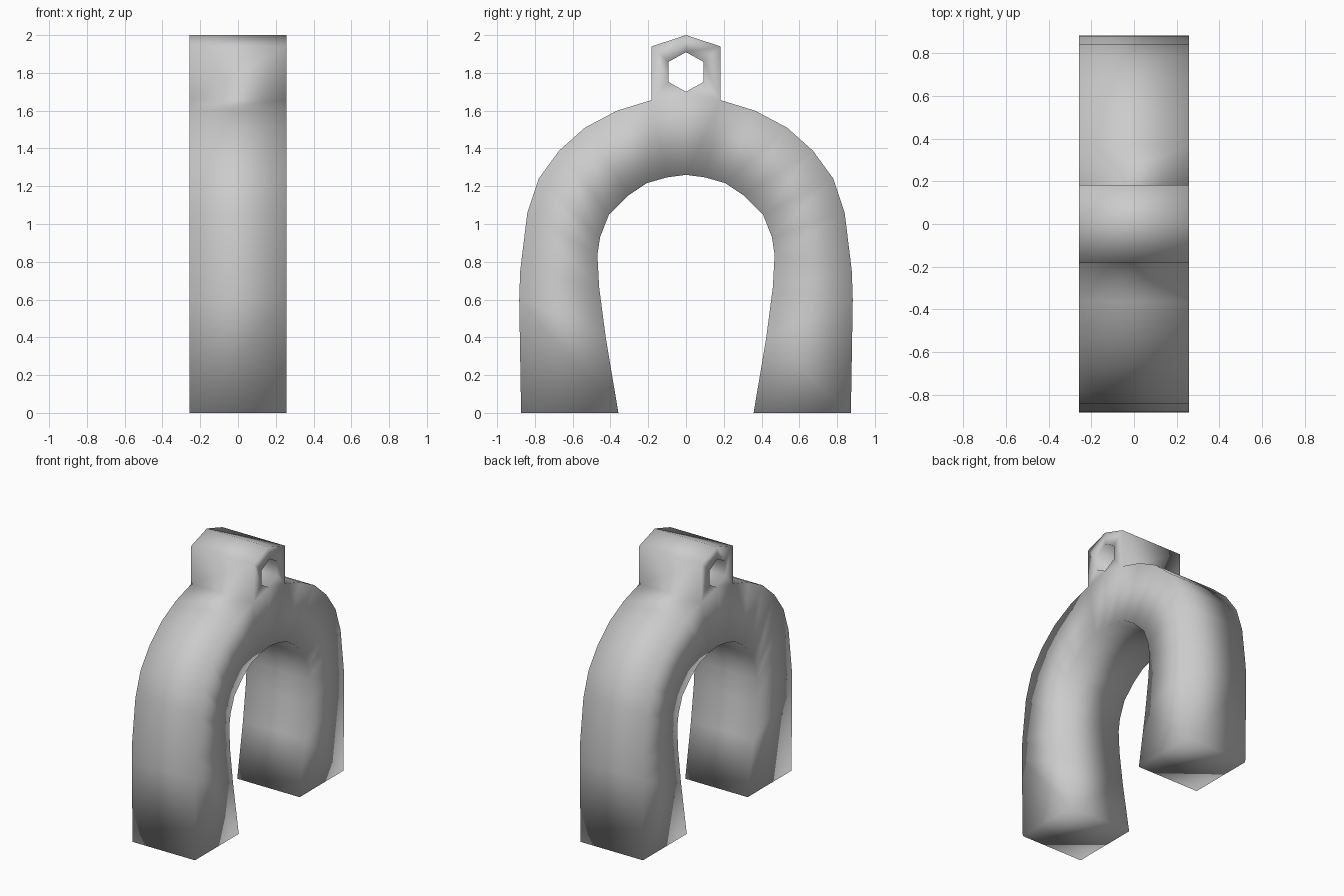
import bpy, bmesh

if "Cube" in bpy.data.objects:
    bpy.data.objects.remove(bpy.data.objects["Cube"])

HALF_WIDTH = 0.257

# Half profile (y, z), from foot to crown; outer and inner points are paired
outer = [(.873, 0), (.883, .6), (.878, .75), (.84, 1.06), (.78, 1.24),
         (.672, 1.388), (.535, 1.51), (.365, 1.60), (.183, 1.656)]
inner = [(.358, 0), (.425, .4), (.46, .667), (.469, .836), (.455, .93),
         (.408, 1.05), (.303, 1.153), (.206, 1.217), (.10, 1.247)]
crown = (0, 1.26)

# Hanging lug with hexagonal hole
hole = [(0, 1.70), (.093, 1.752), (.093, 1.858), (0, 1.91)]
lug_corner, lug_peak = (.183, 1.94), (0, 2.0)

# Faces of the half profile
quads = [(outer[i], outer[i + 1], inner[i + 1], inner[i]) for i in range(8)]
quads += [(outer[8], hole[0], crown, inner[8]),
          (outer[8], hole[1], hole[0]),
          (outer[8], lug_corner, hole[2], hole[1]),
          (lug_corner, lug_peak, hole[3], hole[2])]

bm = bmesh.new()
cache = {}


def vert(y, z):
    key = (y, z)
    if key not in cache:
        cache[key] = bm.verts.new((-HALF_WIDTH, y, z))
    return cache[key]


# Both halves share the centre-line vertices
for q in quads:
    bm.faces.new([vert(y, z) for y, z in q])
    bm.faces.new([vert(-y if y else 0, z) for y, z in reversed(q)])

# Extrude across the width, keeping the first side as the opposite cap
bmesh.ops.recalc_face_normals(bm, faces=bm.faces[:])
res = bmesh.ops.extrude_face_region(bm, geom=bm.faces[:], use_keep_orig=True)
for v in res["geom"]:
    if isinstance(v, bmesh.types.BMVert):
        v.co.x = HALF_WIDTH
bmesh.ops.recalc_face_normals(bm, faces=bm.faces[:])
for f in bm.faces:
    f.smooth = True

mesh = bpy.data.meshes.new("horseshoe_arch")
bm.to_mesh(mesh)
bm.free()
arch = bpy.data.objects.new("horseshoe_arch", mesh)
bpy.context.collection.objects.link(arch)
